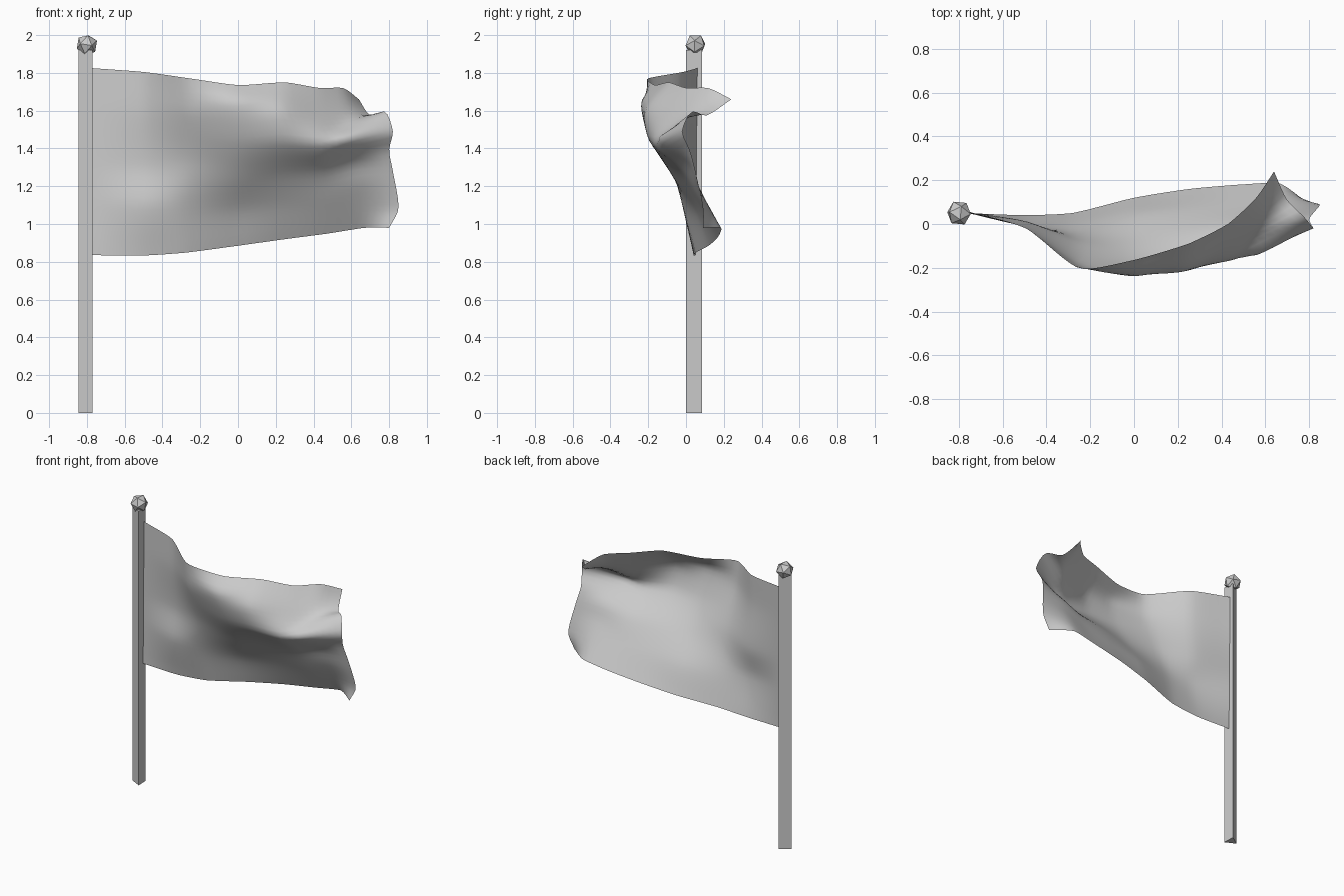
import bpy, math
from mathutils import Vector

if "Cube" in bpy.data.objects:
    bpy.data.objects.remove(bpy.data.objects["Cube"])

# Pole: slim three-sided prism
bpy.ops.mesh.primitive_cylinder_add(vertices=3, radius=0.048, depth=1.92,
                                    location=(-0.796, 0.041, 0.96))
pole = bpy.context.object
pole.name = "pole"
pole.rotation_euler.z = math.radians(-147)

# Finial: faceted ball on top of the pole
bpy.ops.mesh.primitive_ico_sphere_add(subdivisions=1, radius=0.058, location=(-0.80, 0.05, 1.949),
                                      rotation=(math.radians(32), 0, math.radians(10)))
finial = bpy.context.object
finial.name = "finial"


def spline(pts, count, tension=0.75):
    """Resample a point row evenly along a smooth curve."""
    pts = [Vector(p) for p in pts]
    d = [0.0]
    for a, b in zip(pts, pts[1:]):
        d.append(d[-1] + (b - a).length)
    out, i = [], 0
    for k in range(count):
        s = d[-1] * k / (count - 1)
        while i < len(pts) - 2 and s > d[i + 1]:
            i += 1
        p1, p2 = pts[i], pts[i + 1]
        h = d[i + 1] - d[i]
        line = (p2 - p1) / h
        m1 = (p2 - pts[i - 1]) / (d[i + 1] - d[i - 1]) if i > 0 else line
        m2 = (pts[i + 2] - p1) / (d[i + 2] - d[i]) if i + 2 < len(pts) else line
        t = (s - d[i]) / h
        curve = (p1 * (2*t**3 - 3*t*t + 1) + m1 * h * (t**3 - 2*t*t + t)
                 + p2 * (3*t*t - 2*t**3) + m2 * h * (t**3 - t*t))
        out.append(p1.lerp(p2, t).lerp(curve, tension))
    return out


# Flag: vertical sections from the pole to the free edge, each top to bottom
sections = [
    [(-.77, .06, 1.825), (-.77, .05, .835)],
    [(-.5, -.015, 1.805), (-.5, -.015, 1.6), (-.5, .015, 1.3), (-.5, -.01, 1.1), (-.5, .04, .833)],
    [(-.25, -.205, 1.77), (-.25, -.185, 1.6), (-.26, -.08, 1.33), (-.31, -.02, 1.1), (-.28, .05, .848)],
    [(0, -.165, 1.735), (0, -.24, 1.64), (0, -.19, 1.45), (0, -.07, 1.25), (0, .05, 1.07), (0, .12, .885)],
    [(.25, -.09, 1.75), (.23, -.215, 1.6), (.23, -.195, 1.44), (.25, -.03, 1.25), (.27, .07, 1.1),
     (.25, .16, .92)],
    [(.43, 0, 1.72), (.43, -.1, 1.58), (.43, -.17, 1.43), (.45, -.01, 1.27), (.47, .08, 1.12),
     (.48, .18, .95)],
    [(.56, .12, 1.72), (.58, 0, 1.57), (.56, -.07, 1.51), (.57, -.14, 1.45), (.62, .01, 1.32),
     (.65, .06, 1.21), (.67, .185, .98)],
    [(.64, .24, 1.66), (.7, .11, 1.575), (.78, .03, 1.595), (.82, -.02, 1.49), (.8, .02, 1.39),
     (.82, .05, 1.28), (.85, .09, 1.08), (.8, .09, .98)],
]
ROWS, COLS = 29, 41
columns = [spline(s, ROWS) for s in sections]
rows = [spline([c[r] for c in columns], COLS, 0.5) for r in range(ROWS)]
verts = [v for row in rows for v in row]
faces = [(r * COLS + c, (r + 1) * COLS + c, (r + 1) * COLS + c + 1, r * COLS + c + 1)
         for r in range(ROWS - 1) for c in range(COLS - 1)]
mesh = bpy.data.meshes.new("flag")
mesh.from_pydata(verts, [], faces)
flag = bpy.data.objects.new("flag", mesh)
bpy.context.collection.objects.link(flag)
mesh.polygons.foreach_set("use_smooth", [True] * len(mesh.polygons))
mesh.update()
